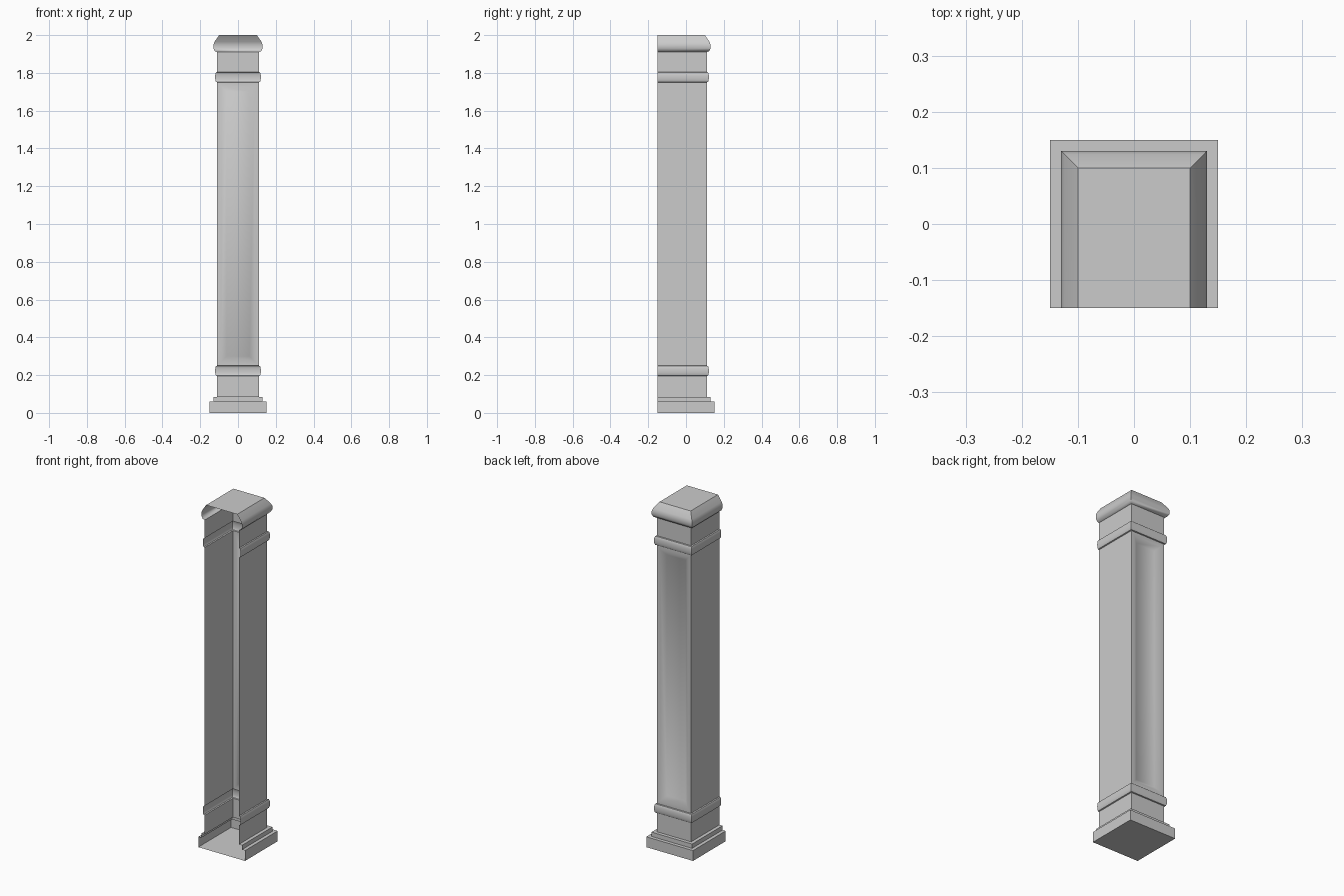
import bpy, bmesh, math

if "Cube" in bpy.data.objects:
    bpy.data.objects.remove(bpy.data.objects["Cube"])

FRONT = -0.15  # open front plane

# rounded moulding ring between two heights
def ring(z0, z1, w=0.11, bulge=0.011, n=8):
    return [(w + bulge * math.sin(math.pi * i / n) ** 0.6,
             z0 + (z1 - z0) * (1 - math.cos(math.pi * i / n)) / 2) for i in range(n + 1)]

# half-width / height profile: plinth, step, lower ring, shaft, upper ring, cap
profile = [(0.15, 0), (0.15, 0.06), (0.13, 0.06), (0.13, 0.085), (0.11, 0.085)]
profile += ring(0.195, 0.25)
profile += ring(1.75, 1.805)
profile += [(0.11, 1.91), (0.122, 1.915), (0.13, 1.93), (0.13, 1.95), (0.124, 1.965), (0.10, 2.0)]

bm = bmesh.new()
rows = [[bm.verts.new(p) for p in ((-w, FRONT, z), (-w, w, z), (w, w, z), (w, FRONT, z))]
        for w, z in profile]
panel = None
for lo, hi in zip(rows, rows[1:]):
    for i in range(3):
        f = bm.faces.new((lo[i + 1], lo[i], hi[i], hi[i + 1]))
        if i == 1 and hi[0].co.z - lo[0].co.z > 1:
            panel = f
# bottom and top closures
bm.faces.new(rows[0])
bm.faces.new(rows[-1][::-1])

# sunken panel on the back of the shaft
bm.normal_update()
bmesh.ops.inset_individual(bm, faces=[panel], thickness=0.03)
bmesh.ops.inset_individual(bm, faces=[panel], thickness=0.04, depth=-0.02)

mesh = bpy.data.meshes.new("pilaster")
bm.to_mesh(mesh)
bm.free()
obj = bpy.data.objects.new("pilaster", mesh)
bpy.context.collection.objects.link(obj)
bpy.context.view_layer.objects.active = obj
obj.select_set(True)
bpy.ops.object.shade_smooth_by_angle(angle=math.radians(40))
